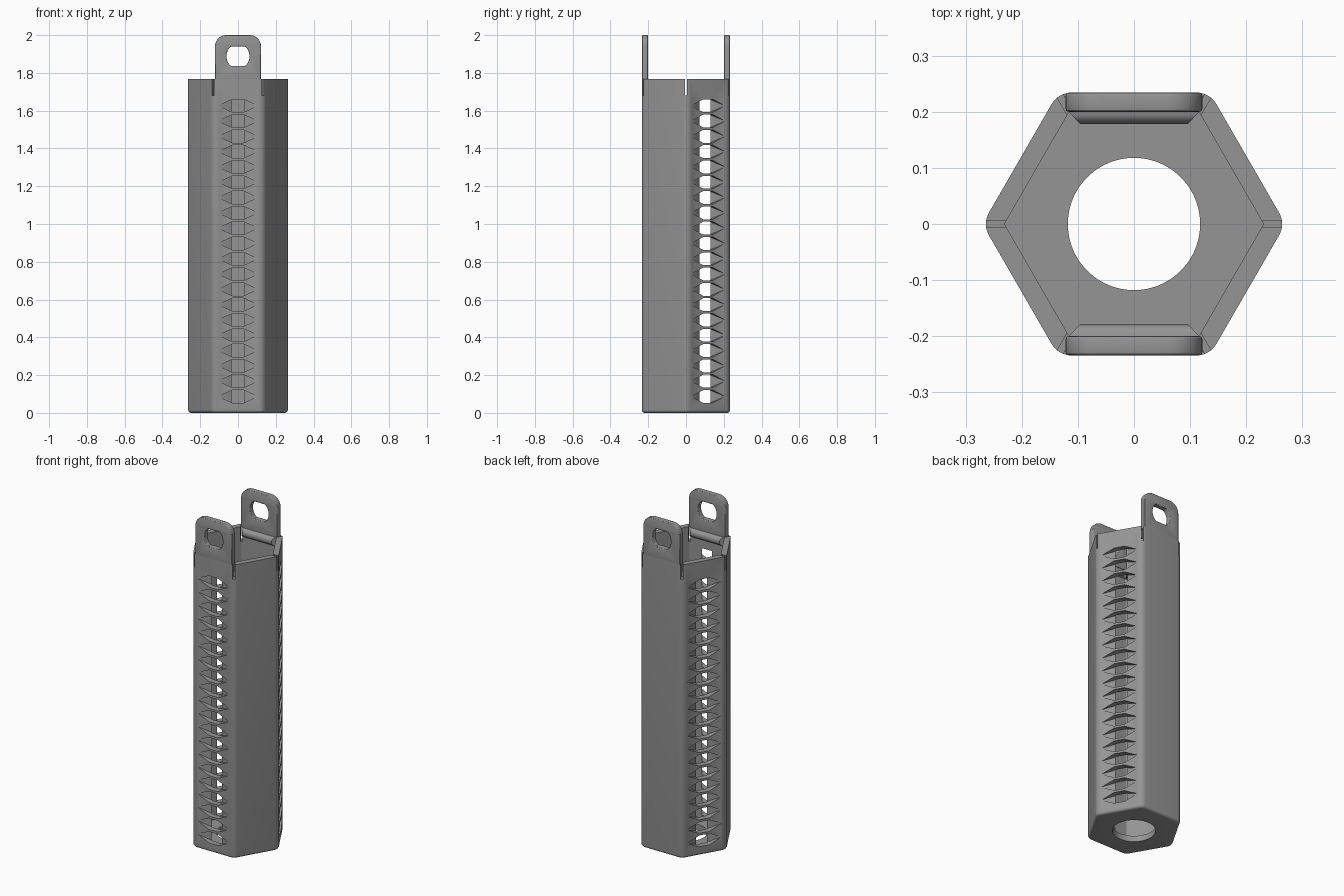
import bpy, bmesh, math
from mathutils import Vector, Matrix

if "Cube" in bpy.data.objects:
    bpy.data.objects.remove(bpy.data.objects["Cube"])

OUT, INN, TOP = 0.234, 0.2, 1.768      # outer/inner apothem and wall top
SEG = 8                                # points per hexagon corner

gray = bpy.data.materials.new("gray_plastic")
gray.diffuse_color = (0.30, 0.30, 0.30, 1)
gray.use_nodes = True
gray.node_tree.nodes["Principled BSDF"].inputs["Base Color"].default_value = gray.diffuse_color


def add_mesh(name, bm):
    bmesh.ops.recalc_face_normals(bm, faces=bm.faces)
    me = bpy.data.meshes.new(name)
    bm.to_mesh(me)
    bm.free()
    me.materials.append(gray)
    ob = bpy.data.objects.new(name, me)
    bpy.context.collection.objects.link(ob)
    return ob


def smooth(ob):
    bpy.ops.object.select_all(action='DESELECT')
    ob.select_set(True)
    bpy.context.view_layer.objects.active = ob
    bpy.ops.object.shade_smooth_by_angle(angle=math.radians(28))


def hex_ring(apothem, r, z):
    """Hexagon with rounded corners, one corner on +x."""
    pts = []
    c = (apothem - r) / math.cos(math.pi / 6)
    for k in range(6):
        a = k * math.pi / 3
        for j in range(SEG):
            t = a + (j / (SEG - 1) - 0.5) * math.pi / 3
            pts.append((c * math.cos(a) + r * math.cos(t),
                        c * math.sin(a) + r * math.sin(t), z))
    return pts


def circle_ring(r, z):
    n = 6 * SEG
    return [(r * math.cos((i - (SEG - 1) / 2) * 2 * math.pi / n),
             r * math.sin((i - (SEG - 1) / 2) * 2 * math.pi / n), z) for i in range(n)]


# Hollow hexagonal tube with a rounded bottom edge and a round drain hole
rings = [circle_ring(0.118, 0)]
b = 0.016
for i in range(6):
    t = i / 5 * math.pi / 2
    rings.append(hex_ring(OUT - b + b * math.sin(t), 0.04 - b + b * math.sin(t),
                          b - b * math.cos(t)))
rings += [hex_ring(OUT, 0.04, TOP), hex_ring(INN, 0.006, TOP),
          hex_ring(INN, 0.006, 0.036), circle_ring(0.118, 0.036)]
bm = bmesh.new()
vs = [[bm.verts.new(p) for p in ring] for ring in rings]
n = 6 * SEG
for i in range(len(vs)):
    lo, hi = vs[i], vs[(i + 1) % len(vs)]
    for j in range(n):
        bm.faces.new((lo[j], lo[(j + 1) % n], hi[(j + 1) % n], hi[j]))
tube = add_mesh("hexagonal_tube", bm)

# Cutter: tapered vent openings on every second face, plus corner slits
bm = bmesh.new()
H = 0.034
inner = [(u, v) for u in (-0.03, 0.03) for v in (-H, H)]
outer = inner + [(-0.104, 0), (0.104, 0)]
for deg in (30, 150, 270):
    rot = Matrix.Rotation(math.radians(deg), 4, 'Z')
    for i in range(20):
        z = 0.087 + 0.081 * i
        pts = [(0.198, u, z + v) for u, v in inner] + [(0.236, u, z + v) for u, v in outer]
        verts = [bm.verts.new(rot @ Vector(p)) for p in pts]
        bmesh.ops.convex_hull(bm, input=verts)
for k in range(6):
    mat = (Matrix.Rotation(k * math.pi / 3, 4, 'Z') @ Matrix.Translation((0.25, 0, 1.78))
           @ Matrix.Diagonal((0.1, 0.012, 0.2, 1)))
    bmesh.ops.create_cube(bm, size=1, matrix=mat)
cutter = add_mesh("vent_cutter", bm)
cutter.hide_render = True

mod = tube.modifiers.new("vents", 'BOOLEAN')
mod.operation, mod.solver, mod.object = 'DIFFERENCE', 'EXACT', cutter
bpy.context.view_layer.objects.active = tube
bpy.ops.object.modifier_apply(modifier=mod.name)
bpy.data.objects.remove(cutter)
smooth(tube)


# Hanging tabs: rounded plate with a flat-sided hole
def tab(name, side):
    w, r, z0, z1 = 0.122, 0.06, 1.762, 2.0
    plate = [(-w, z0), (w, z0)]
    for cx, start in ((w - r, 0), (-w + r, 90)):
        for i in range(9):
            t = math.radians(start + i * 90 / 8)
            plate.append((cx + r * math.cos(t), z1 - r + r * math.sin(t)))
    hole = []
    for i in range(40):
        t = 2 * math.pi * i / 40
        hole.append((0.061 * math.cos(t), 1.888 + max(-0.052, min(0.052, 0.066 * math.sin(t)))))
    cu = bpy.data.curves.new(name, 'CURVE')
    cu.dimensions, cu.fill_mode = '2D', 'BOTH'
    cu.extrude, cu.bevel_depth, cu.bevel_resolution, cu.offset = 0.011, 0.006, 2, -0.006
    for pts in (plate, hole):
        sp = cu.splines.new('POLY')
        sp.points.add(len(pts) - 1)
        for p, (x, y) in zip(sp.points, pts):
            p.co = (x, y, 0, 1)
        sp.use_cyclic_u = True
    tmp = bpy.data.objects.new(name + "_outline", cu)
    bpy.context.collection.objects.link(tmp)
    bpy.context.view_layer.update()
    me = tmp.evaluated_get(bpy.context.evaluated_depsgraph_get()).to_mesh()
    bm = bmesh.new()
    bm.from_mesh(me)
    bpy.data.objects.remove(tmp)
    bmesh.ops.remove_doubles(bm, verts=bm.verts, dist=0.0001)
    bm.transform(Matrix.Translation((0, side * 0.217, 0)) @ Matrix.Rotation(math.pi / 2, 4, 'X'))
    smooth(add_mesh(name, bm))


# Snap ridges: half-round bars inside the tab panels, with angled ends
def ridge(name, side):
    bm = bmesh.new()
    ends = ([], [])
    for i in range(11):
        t = math.pi * (i / 10 - 0.5)
        d = 0.022 * math.cos(t)
        for end, sx in zip(ends, (-1, 1)):
            end.append(bm.verts.new((sx * (0.117 - 0.95 * d), side * (0.2005 - d),
                                     1.738 + 0.026 * math.sin(t))))
    for e in ends:
        bm.faces.new(e)
    a, c = ends
    for i in range(11):
        j = (i + 1) % 11
        bm.faces.new((a[i], a[j], c[j], c[i]))
    smooth(add_mesh(name, bm))


for label, side in (("front", -1), ("back", 1)):
    tab(label + "_hanging_tab", side)
    ridge(label + "_snap_ridge", side)
